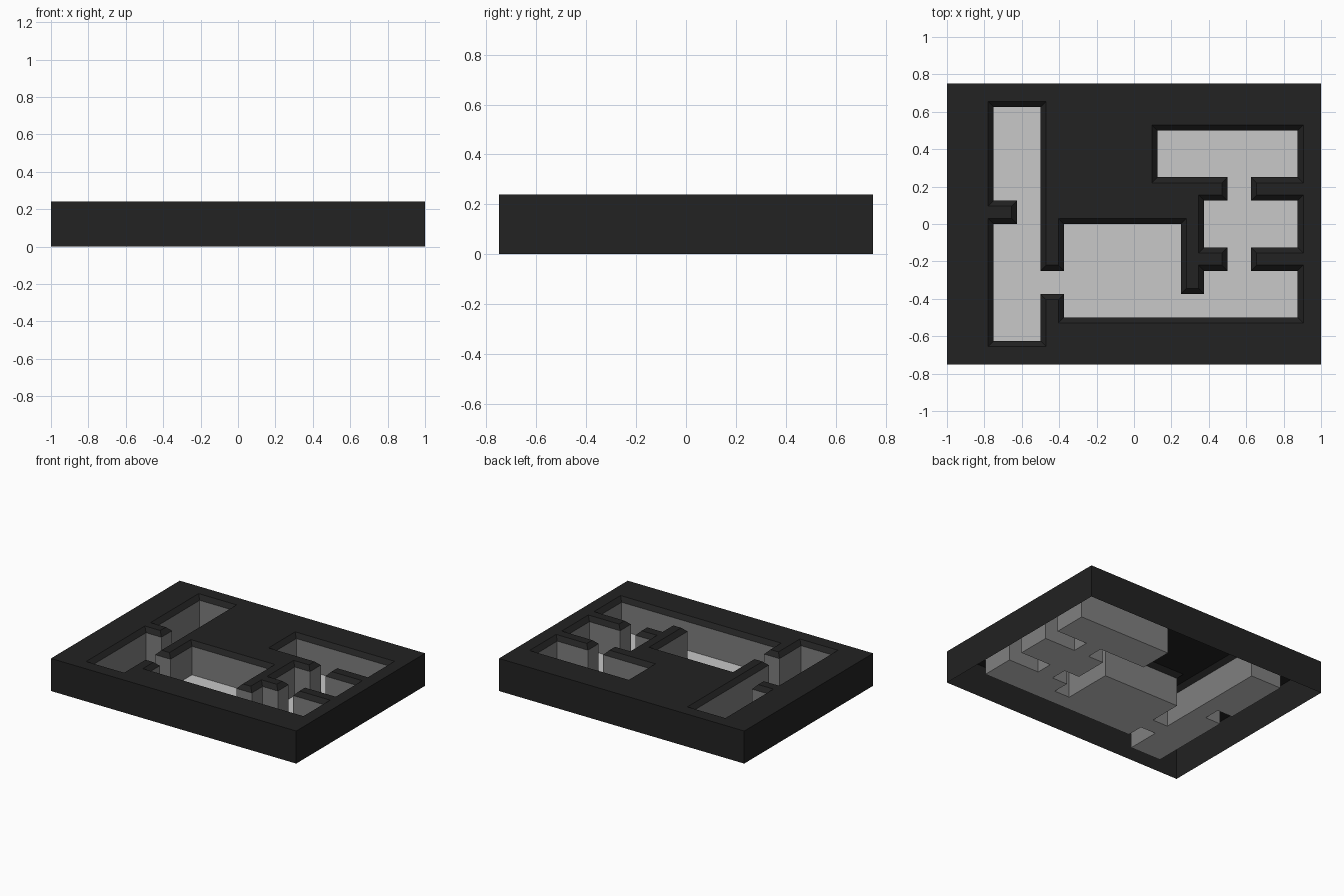
import bpy, bmesh
from mathutils import Vector

if "Cube" in bpy.data.objects:
    bpy.data.objects.remove(bpy.data.objects["Cube"])

C = 0.125            # grid cell
TOP, WALL_TOP, LIP = 0.24, 0.21, 0.03


def material(name, v):
    m = bpy.data.materials.new(name)
    m.diffuse_color = (v, v, v, 1)
    m.use_nodes = True
    m.node_tree.nodes["Principled BSDF"].inputs["Base Color"].default_value = m.diffuse_color
    return m


black = material("black stone", 0.016)
wall_grey = material("wall grey", 0.216)
floor_grey = material("floor light grey", 0.578)

# Floor plan outline in grid cells, counter-clockwise
plan = [(-6, -5), (-4, -5), (-4, -3), (-3, -3), (-3, -4), (7, -4), (7, -2), (5, -2),
        (5, -1), (7, -1), (7, 1), (5, 1), (5, 2), (7, 2), (7, 4), (1, 4), (1, 2),
        (4, 2), (4, 1), (3, 1), (3, -1), (4, -1), (4, -2), (3, -2), (3, -3), (2, -3),
        (2, 0), (-3, 0), (-3, -2), (-4, -2), (-4, 5), (-6, 5), (-6, 1), (-5, 1),
        (-5, 0), (-6, 0)]
inner = [Vector((x * C, y * C)) for x, y in plan]


def offset(loop, d):
    """Push a right-angled outline outward by d."""
    out = []
    for i, p in enumerate(loop):
        a = (p - loop[i - 1]).normalized()
        b = (loop[(i + 1) % len(loop)] - p).normalized()
        out.append(p + d * Vector((a.y + b.y, -a.x - b.x)))
    return out


outer = offset(inner, LIP)
rim = [Vector(p) for p in ((-1, -0.75), (1, -0.75), (1, 0.75), (-1, 0.75))]


def ring(bm, loop, z):
    return [bm.verts.new((p.x, p.y, z)) for p in loop]


def band(bm, low, high, flip=False):
    n = len(low)
    for i in range(n):
        j = (i + 1) % n
        q = [low[i], low[j], high[j], high[i]]
        bm.faces.new(q[::-1] if flip else q)


def finish(bm, name, mat):
    me = bpy.data.meshes.new(name)
    bm.to_mesh(me)
    bm.free()
    me.materials.append(mat)
    bpy.context.collection.objects.link(bpy.data.objects.new(name, me))


# Floor
bm = bmesh.new()
bm.faces.new(ring(bm, inner, 0))
finish(bm, "floor", floor_grey)

# Room walls
bm = bmesh.new()
band(bm, ring(bm, inner, 0), ring(bm, inner, WALL_TOP), flip=True)
finish(bm, "room_walls", wall_grey)

# Surround: outer sides, flat top with the rooms cut out, sloped lip
bm = bmesh.new()
rim_top, hole = ring(bm, rim, TOP), ring(bm, outer, TOP)
edges = [bm.edges.new((r[i - 1], r[i])) for r in (rim_top, hole) for i in range(len(r))]
bmesh.ops.triangle_fill(bm, edges=edges, use_beauty=True, normal=(0, 0, 1))
for f in bm.faces:
    f.normal_update()
    if f.normal.z < 0:
        f.normal_flip()
bmesh.ops.dissolve_limit(bm, angle_limit=0.01, verts=bm.verts[:], edges=bm.edges[:])
band(bm, ring(bm, rim, 0), rim_top)
band(bm, ring(bm, inner, WALL_TOP), hole, flip=True)
finish(bm, "surround", black)
